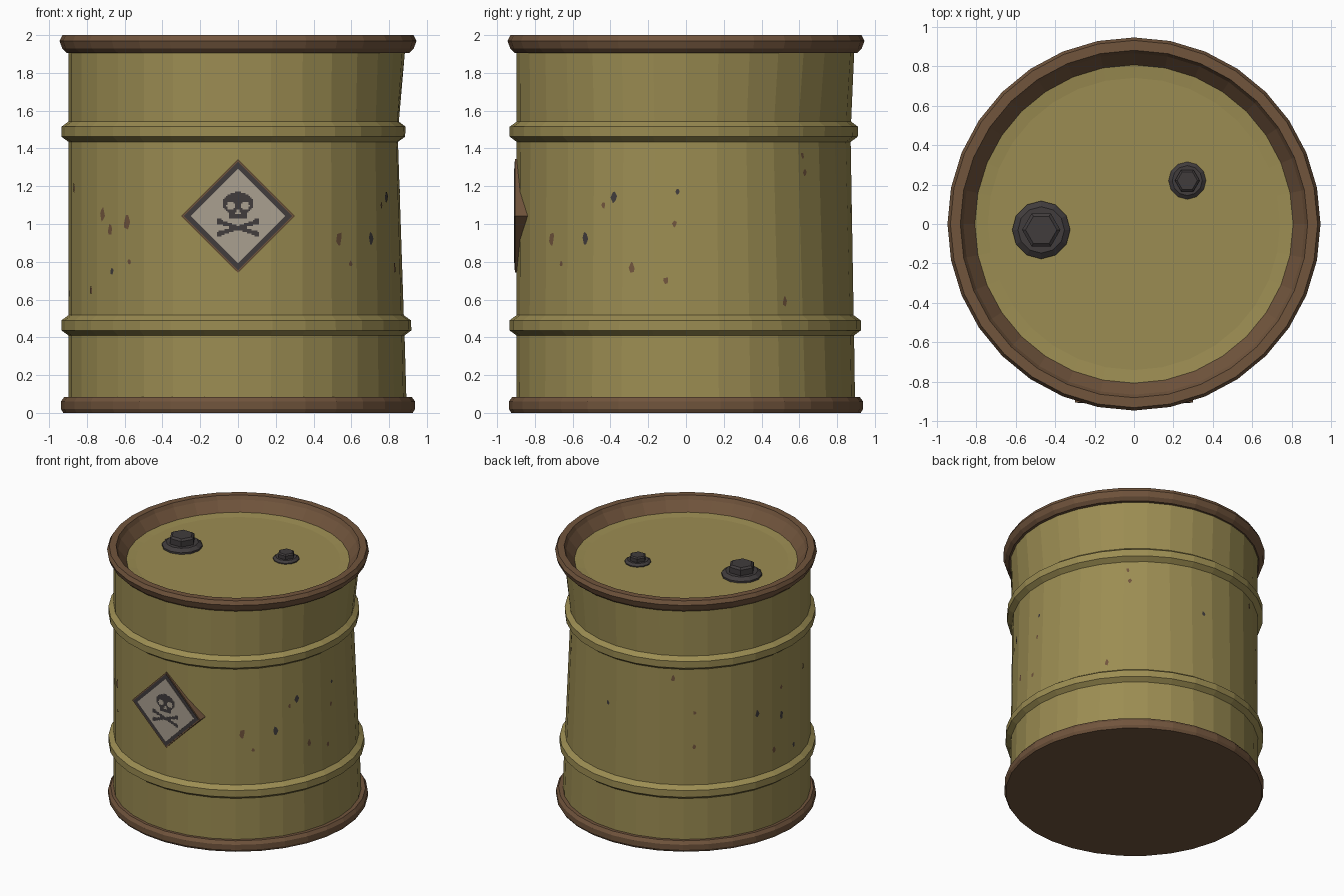
import bpy
import bmesh
import random
from math import sin, cos, radians, degrees, atan2, exp, hypot
from mathutils import Vector
from mathutils.bvhtree import BVHTree

random.seed(4)
if "Cube" in bpy.data.objects:
    bpy.data.objects.remove(bpy.data.objects["Cube"])


def material(name, *rgb):
    mat = bpy.data.materials.new(name)
    mat.use_nodes = True
    color = (*rgb, 1)
    mat.diffuse_color = color
    bsdf = mat.node_tree.nodes["Principled BSDF"]
    bsdf.inputs["Base Color"].default_value = color
    bsdf.inputs["Roughness"].default_value = 0.7
    return mat


olive = material("olive paint", 0.33, 0.265, 0.085)
rust = material("rust brown", 0.165, 0.09, 0.046)
iron = material("dark iron", 0.052, 0.045, 0.046)
paper = material("label grey", 0.40, 0.35, 0.28)


def finish(name, bm, mat):
    mesh = bpy.data.meshes.new(name)
    bm.to_mesh(mesh)
    bm.free()
    mesh.materials.append(mat)
    obj = bpy.data.objects.new(name, mesh)
    bpy.context.collection.objects.link(obj)
    return obj


def revolve(bm, profile, sides, center=(0, 0, 0), cap_start=False, cap_end=False):
    """Spin (radius, height) points, listed bottom to top, around a vertical axis."""
    c = Vector(center)
    rings = []
    for r, z in profile:
        turns = [radians(360 * i / sides) for i in range(sides)]
        rings.append([bm.verts.new(c + Vector((r * cos(a), r * sin(a), z))) for a in turns])
    for low, high in zip(rings, rings[1:]):
        for i in range(sides):
            j = (i + 1) % sides
            bm.faces.new((low[i], low[j], high[j], high[i]))
    if cap_start:
        bm.faces.new(rings[0][::-1])
    if cap_end:
        bm.faces.new(rings[-1])


SIDES = 32


def hoop(z):
    return [(0.898, z), (0.935, z + 0.027), (0.935, z + 0.08), (0.898, z + 0.107)]


# Drum wall with two rolled hoops and a shallow dent on one side
bm = bmesh.new()
revolve(bm, [(0.898, 0.07), *hoop(0.41), *hoop(1.435), (0.898, 1.92)], SIDES)
for v in bm.verts:
    turn = degrees(atan2(v.co.y, v.co.x)) - 30
    turn = (turn + 180) % 360 - 180
    spread = 0.92 if v.co.z < 1.4 else 0.45
    depth = 0.064 * exp(-(turn / 45) ** 2 / 2) * exp(-((v.co.z - 1.4) / spread) ** 2)
    v.co.xy *= 1 - depth / hypot(v.co.x, v.co.y)
wall_tree = BVHTree.FromBMesh(bm)
finish("drum_wall", bm, olive)

# Rusty rims; the bottom one closes the drum
bm = bmesh.new()
revolve(bm, [(0.925, 0), (0.937, 0.02), (0.937, 0.06), (0.92, 0.085), (0.87, 0.085)],
        SIDES, cap_start=True)
finish("bottom_rim", bm, rust)

bm = bmesh.new()
revolve(bm, [(0.87, 1.905), (0.905, 1.905), (0.93, 1.928), (0.945, 1.97), (0.93, 2.0),
             (0.88, 2.0), (0.865, 1.97), (0.805, 1.895)], SIDES)
finish("top_rim", bm, rust)

# Sunken lid
bm = bmesh.new()
revolve(bm, [(0.82, 1.898), (0.74, 1.889)], SIDES, cap_end=True)
finish("lid", bm, olive)


# Screw caps: round flange, collar and chamfered hexagonal head
def screw_cap(name, x, y, r):
    bm = bmesh.new()
    base = (x, y, 1.885)
    revolve(bm, [(r, 0), (r, 0.12 * r), (0.8 * r, 0.27 * r), (0.7 * r, 0.27 * r)],
            12, base, cap_end=True)
    revolve(bm, [(0.66 * r, 0.25 * r), (0.66 * r, 0.57 * r), (0.54 * r, 0.66 * r)],
            6, base, cap_end=True)
    finish(name, bm, iron)


screw_cap("large_screw_cap", -0.47, -0.03, 0.147)
screw_cap("small_screw_cap", 0.27, 0.22, 0.095)

# Warning label: diamond block let into the wall, with thin plates in front
LABEL_Z = 1.043


def diamond(name, half, front, back, mat):
    bm = bmesh.new()
    corners = [(half, 0), (0, half), (-half, 0), (0, -half)]
    f, b = [[bm.verts.new((x, y, LABEL_Z + z)) for x, z in corners] for y in (front, back)]
    bm.faces.new(f)
    bm.faces.new(b[::-1])
    for i in range(4):
        j = (i + 1) % 4
        bm.faces.new((f[i], b[i], b[j], f[j]))
    bmesh.ops.recalc_face_normals(bm, faces=bm.faces)
    finish(name, bm, mat)


diamond("label_edge", 0.3, -0.904, -0.84, rust)
diamond("label_border", 0.287, -0.907, -0.903, iron)
diamond("label_panel", 0.25, -0.91, -0.906, paper)


# Skull and crossed bones, drawn as small square cells
def is_ink(x, z):
    x = abs(x)
    eye = hypot(x - 0.038, z - 1.098) < 0.023
    nose = z > 1.052 and z < 1.076 and x < (1.08 - z) * 0.6
    cranium = hypot(x / 0.083, (z - 1.11) / 0.06) < 1
    jaw = x < 0.048 and 1.03 < z < 1.08
    tooth_gap = z < 1.042 and 0.012 < x < 0.02
    bone = x < 0.1 and abs(abs(z - 0.98) - 0.32 * x) < 0.0115
    knob = min(hypot(x - 0.098, z - 1.013), hypot(x - 0.098, z - 0.947)) < 0.017
    return ((cranium or jaw) and not (eye or nose or tooth_gap)) or bone or knob


bm = bmesh.new()
CELL = 0.008
for i in range(-15, 15):
    for k in range(32):
        x, z = i * CELL, 0.925 + k * CELL
        if is_ink(x + CELL / 2, z + CELL / 2):
            square = [(x, z), (x + CELL, z), (x + CELL, z + CELL), (x, z + CELL)]
            bm.faces.new([bm.verts.new((px, -0.913, pz)) for px, pz in square])
bmesh.ops.remove_doubles(bm, verts=bm.verts, dist=CELL / 10)
finish("skull_and_bones", bm, iron)


# Paint chips: irregular flakes laid onto the wall
def on_wall(angle, z, lift):
    out = Vector((cos(angle), sin(angle), 0))
    hit = wall_tree.ray_cast(out * 2 + Vector((0, 0, z)), -out)[0]
    return hit + out * lift


def paint_chips(name, spots, mat):
    bm = bmesh.new()
    for turn, z, height in spots:
        a = radians(turn)
        width = height * random.uniform(0.3, 0.45) + 0.007
        middle = bm.verts.new(on_wall(a, z, 0.004))
        ring = []
        for i in range(6):
            t = radians(60 * i + random.uniform(-20, 20))
            s = random.uniform(0.75, 1.1)
            ring.append(bm.verts.new(on_wall(a + s * width * cos(t) / 0.9,
                                             z + s * height * sin(t), 0.004)))
        for i in range(6):
            bm.faces.new((middle, ring[i], ring[(i + 1) % 6]))
    finish(name, bm, mat)


paint_chips("rust_chips", [
    (195, 1.19, .03), (217, 1.05, .04), (221, .97, .03), (229, 1.01, .045), (230, .8, .015),
    (210, .65, .025), (-53, .92, .04), (-48, .79, .02), (-30, 1.1, .02), (-4, 1, .02),
    (-19, .77, .03), (-7, .7, .02), (37, .59, .025), (47, 1.36, .02), (48, 1.27, .02),
    (119, 1.36, .03), (129, 1.09, .015), (129, .82, .02), (175, 1.15, .02), (170, .68, .025),
], rust)
paint_chips("bare_metal_chips", [
    (222, .75, .018), (-37, .92, .04), (-26, 1.14, .03), (-3, 1.17, .015), (85, 1.07, .02),
    (160, 1.01, .03), (175, .93, .035), (185, .635, .025),
], iron)
